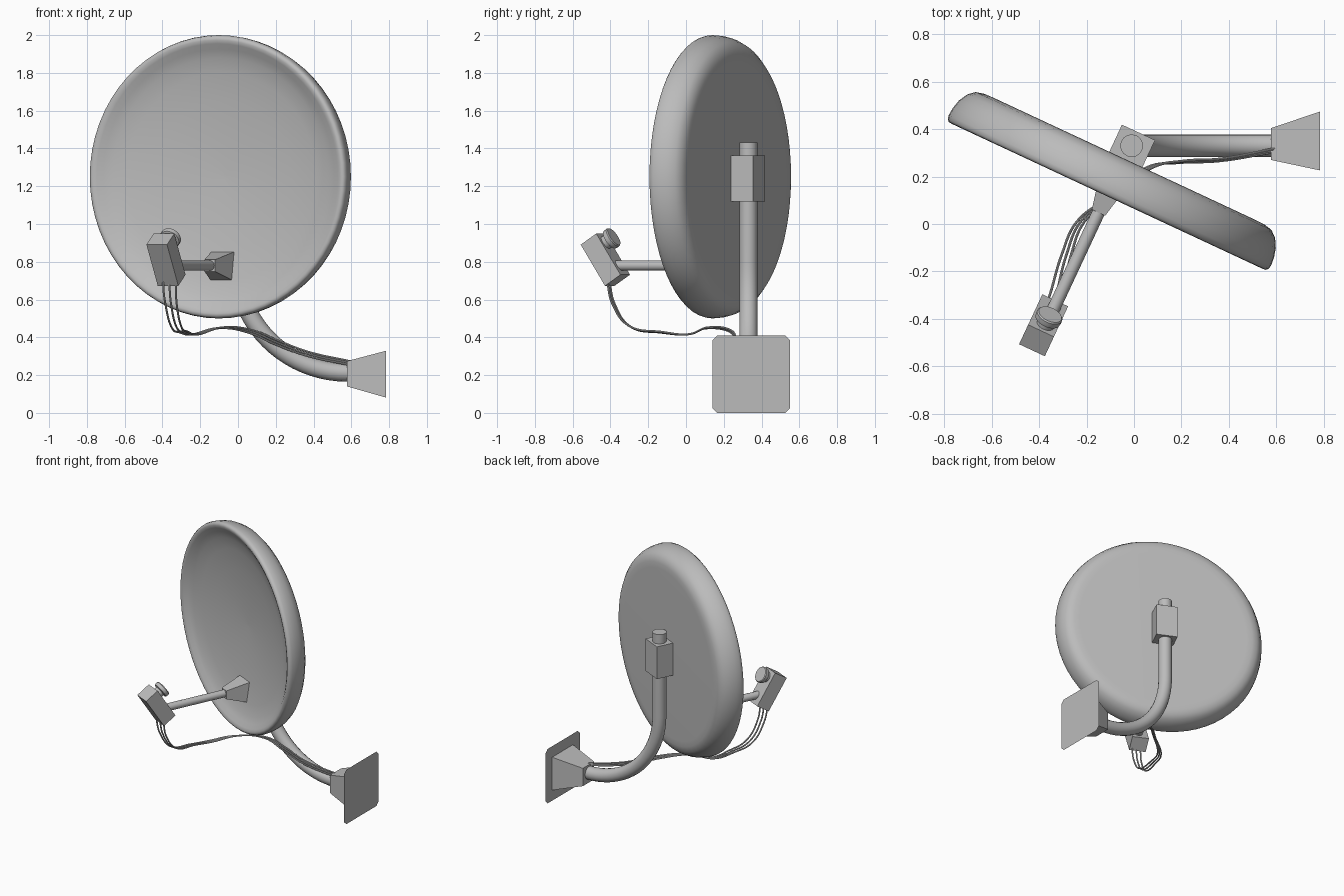
import bpy, bmesh, math
from mathutils import Matrix, Vector

if "Cube" in bpy.data.objects:
    bpy.data.objects.remove(bpy.data.objects["Cube"])

YAW = Matrix.Rotation(math.radians(-25), 4, 'Z')   # dish frame: x across, y depth, z up
ID = Matrix.Identity(4)
T = -0.156                                         # feed axis offset across

GREY = bpy.data.materials.new("grey_metal")
GREY.diffuse_color = (.5, .5, .5, 1)
GREY.use_nodes = True
GREY.node_tree.nodes["Principled BSDF"].inputs["Base Color"].default_value = GREY.diffuse_color


def activate(ob):
    bpy.ops.object.select_all(action='DESELECT')
    ob.select_set(True)
    bpy.context.view_layer.objects.active = ob


def finish(name, bm, mat=ID, smooth=0):
    bmesh.ops.recalc_face_normals(bm, faces=bm.faces)
    me = bpy.data.meshes.new(name)
    bm.to_mesh(me)
    bm.free()
    me.materials.append(GREY)
    ob = bpy.data.objects.new(name, me)
    bpy.context.collection.objects.link(ob)
    ob.matrix_world = mat
    if smooth:
        activate(ob)
        bpy.ops.object.shade_smooth_by_angle(angle=math.radians(smooth))
    return ob


def loft(name, rings, mat=ID, smooth=0):
    """Skin closed rings of points and cap both ends."""
    bm = bmesh.new()
    vs = [[bm.verts.new(p) for p in r] for r in rings]
    n = len(vs[0])
    for a, b in zip(vs, vs[1:]):
        for i in range(n):
            bm.faces.new((a[i], a[(i + 1) % n], b[(i + 1) % n], b[i]))
    bm.faces.new(vs[0])
    if len(vs) > 1:
        bm.faces.new(vs[-1])
    return finish(name, bm, mat, smooth)


def lathe(name, profile, mat, seg, smooth=35):
    """Profile of (radius, height) turned about local z."""
    ang = [2 * math.pi * i / seg for i in range(seg)]
    return loft(name, [[(r * math.cos(a), r * math.sin(a), h) for a in ang]
                       for r, h in profile], mat, smooth)


def box(name, size, mat):
    bm = bmesh.new()
    bmesh.ops.create_cube(bm, size=1, matrix=Matrix.Diagonal((*size, 1)))
    return finish(name, bm, mat)


def tube(name, pts, radius, res, kind='POLY', sub=1):
    """Curve tube converted to a mesh."""
    cu = bpy.data.curves.new(name, 'CURVE')
    cu.dimensions = '3D'
    cu.bevel_depth, cu.bevel_resolution, cu.use_fill_caps = radius, res, True
    cu.resolution_u = sub
    cu.materials.append(GREY)
    sp = cu.splines.new(kind)
    if kind == 'BEZIER':
        sp.bezier_points.add(len(pts) - 1)
        for b, p in zip(sp.bezier_points, pts):
            b.co = p
            b.handle_left_type = b.handle_right_type = 'AUTO'
    else:
        sp.points.add(len(pts) - 1)
        for b, p in zip(sp.points, pts):
            b.co = (*p, 1)
    ob = bpy.data.objects.new(name, cu)
    bpy.context.collection.objects.link(ob)
    activate(ob)
    bpy.ops.object.convert(target='MESH')
    bpy.ops.object.shade_smooth_by_angle(angle=math.radians(40))


# Matrix turning local z onto the depth axis
DEPTH = Matrix.Rotation(math.radians(-90), 4, 'X')


def along_depth(d, z, t=T):
    return YAW @ Matrix.Translation((t, d, z)) @ DEPTH


# Dish: shallow concave face, softly rolled rim, flat back
lathe("dish", [(0.01, .170), (.20, .163), (.40, .143), (.55, .122), (.63, .103),
               (.675, .084), (.705, .066), (.724, .058), (.738, .060), (.746, .069),
               (.750, .085), (.747, .120), (.737, .160), (.716, .198), (.688, .222),
               (.65, .231), (.61, .232), (.01, .232)],
      along_depth(0, 1.25, -.152), 64, 80)

# Feed arm with its flared square foot
lathe("feed_arm", [(.027, -.50), (.027, 0)], along_depth(0, .78), 20)


def rect(d, hx, hz, z):
    return [(T + sx * hx, d, z + sz * hz) for sx, sz in ((-1, -1), (1, -1), (1, 1), (-1, 1))]


loft("feed_arm_foot", [rect(-.02, .031, .031, .78), rect(.15, .068, .079, .775)], YAW)

# Receiver box with round feed horn, tilted up towards the dish
REC = (YAW @ Matrix.Translation((T - .009, -.548, .811))
       @ Matrix.Rotation(math.radians(33), 4, 'X'))
box("receiver_box", (.12, .108, .26), REC)
lathe("feed_horn", [(.038, .04), (.038, .075), (.055, .08), (.057, .09), (.057, .105), (.052, .111)],
      REC @ Matrix.Translation((.006, 0, .073)) @ DEPTH, 28)

# Bracket on the back of the dish
box("mount_bracket", (.154, .138, .243),
    YAW @ Matrix.Translation((-.146, .289, 1.241)))

# Mast: vertical pipe sweeping into a horizontal end
R = .59
arc = [(.58 - R * math.cos(a), .33, .803 - R * math.sin(a))
       for a in (math.pi / 2 * i / 20 for i in range(21))]
tube("mast", [(-.01, .33, 1.432)] + arc + [(.62, .33, .213)], .048, 6)


# Wall mount: square flare and a flat plate with clipped corners
def clipped(x, y, z, h, c):
    k = h - c
    yz = ((k, -h), (h, -k), (h, k), (k, h), (-k, h), (-h, k), (-h, -k), (-k, -h))
    return [(x, y + a, z + b) for a, b in yz]


def square(x, y, z, h):
    return [(x, y + a * h, z + b * h) for a, b in ((1, -1), (1, 1), (-1, 1), (-1, -1))]


loft("wall_flare", [square(.577, .337, .207, .067), square(.784, .350, .205, .124)])
loft("wall_plate", [clipped(.786, .346, .205, .205, .025)])

# Three cables from the receiver to the wall mount
path = [(-.363, -.41, .72), (-.362, -.405, .66), (-.355, -.385, .58), (-.328, -.30, .46),
        (-.285, -.13, .427), (-.225, .01, .416), (-.10, .11, .45), (.07, .24, .43),
        (.20, .262, .375), (.36, .27, .315), (.60, .312, .262)]
spread = [(.033, -.006, 0)] * 2 + [(.03, -.006, 0), (.026, -.004, .002), (.02, 0, .002),
          (.016, 0, 0), (.012, .002, .002), (.012, 0, .006), (.01, .004, .009),
          (.006, .005, .01), (0, .007, .01)]
for i in (-1, 0, 1):
    tube(f"cable_{i + 2}", [Vector(p) + Vector(s) * i for p, s in zip(path, spread)],
         .0055, 2, 'BEZIER', 8)
